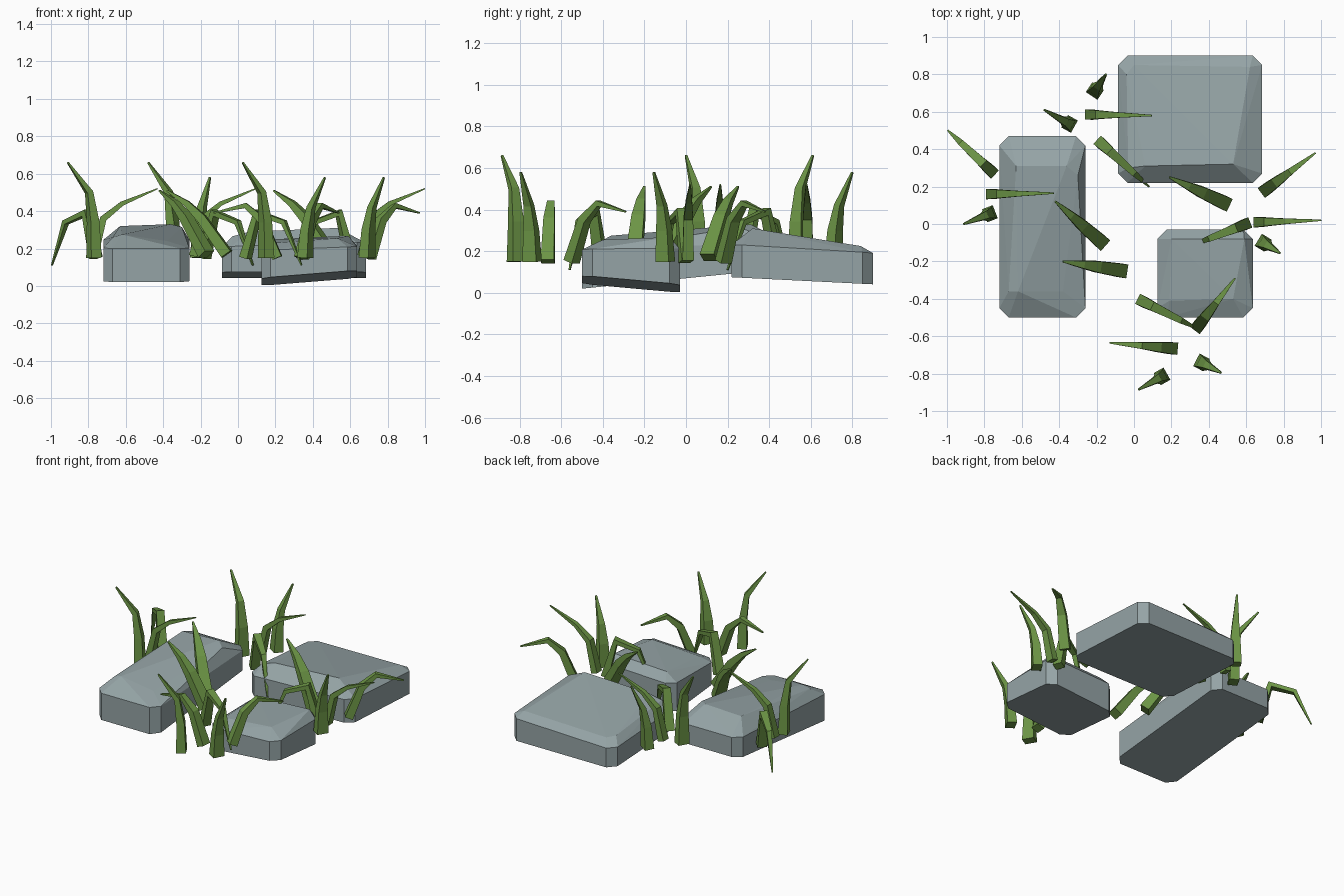
import bpy, bmesh
from mathutils import Vector

if "Cube" in bpy.data.objects:
    bpy.data.objects.remove(bpy.data.objects["Cube"])


def material(name, rgb):
    m = bpy.data.materials.new(name)
    m.diffuse_color = (*rgb, 1)
    m.use_nodes = True
    m.node_tree.nodes["Principled BSDF"].inputs["Base Color"].default_value = m.diffuse_color
    return m


STONE = material("stone", (0.30, 0.37, 0.38))
GRASS = material("grass", (0.15, 0.30, 0.06))


def finish(bm, name, mat):
    bmesh.ops.recalc_face_normals(bm, faces=bm.faces)
    me = bpy.data.meshes.new(name)
    bm.to_mesh(me)
    bm.free()
    me.materials.append(mat)
    bpy.context.collection.objects.link(bpy.data.objects.new(name, me))


def rock(name, x0, x1, y0, y1, base, shoulder, top, c=0.05):
    """Hull of a corner-cut footprint on a tilted base, a tilted shoulder and a faceted top.
    base and shoulder are (z at x0,y0, slope x, slope y)."""
    bm = bmesh.new()
    foot = [(x0 + c, y0), (x1 - c, y0), (x1, y0 + c), (x1, y1 - c),
            (x1 - c, y1), (x0 + c, y1), (x0, y1 - c), (x0, y0 + c)]
    for z, sx, sy in (base, shoulder):
        for x, y in foot:
            bm.verts.new((x, y, z + sx * (x - x0) + sy * (y - y0)))
    for p in top:
        bm.verts.new(p)
    res = bmesh.ops.convex_hull(bm, input=bm.verts)
    junk = {v for v in res["geom_interior"] + res["geom_unused"]
            if isinstance(v, bmesh.types.BMVert)}
    bmesh.ops.delete(bm, geom=list(junk), context='VERTS')
    bmesh.ops.dissolve_limit(bm, angle_limit=0.03, verts=bm.verts, edges=bm.edges)
    finish(bm, name, STONE)


# Three rocks
rock("left_rock", -0.72, -0.26, -0.5, 0.47, (0.02, 0, 0.1), (0.20, 0, 0.05),
     [(-0.67, -0.36, 0.26), (-0.62, -0.36, 0.275), (-0.38, -0.36, 0.24),
      (-0.63, 0.31, 0.32), (-0.36, 0.31, 0.33), (-0.30, 0.26, 0.315)])
rock("back_rock", -0.085, 0.685, 0.22, 0.9, (0.075, 0, -0.05), (0.21, 0.03, -0.06),
     [(-0.03, 0.30, 0.265), (0.06, 0.31, 0.29), (0.53, 0.32, 0.31),
      (0.62, 0.84, 0.225), (0.0, 0.85, 0.215), (-0.04, 0.80, 0.22)])
rock("front_rock", 0.125, 0.635, -0.5, -0.03, (0.043, 0.08, -0.09), (0.19, 0.04, 0.01),
     [(0.19, -0.41, 0.23), (0.53, -0.40, 0.255),
      (0.20, -0.08, 0.25), (0.59, -0.08, 0.268)])

# Blade profiles: (distance out, height) plus base width
SHAPES = {
    "tall": ([(0, .15), (.005, .34), (.03, .5), (.16, .66)], .075),
    "upright": ([(0, .15), (.01, .30), (.035, .42), (.12, .58)], .075),
    "reaching": ([(0, .16), (.05, .36), (.15, .44), (.34, .52)], .055),
    "arched": ([(0, .15), (.08, .35), (.17, .43), (.34, .39)], .065),
    "drooping": ([(0, .15), (.07, .39), (.22, .34), (.32, .11)], .06),
    "leaning": ([(0, .17), (.15, .36), (.24, .44), (.36, .51)], .075),
}


def blade(name, shape, base, tip):
    """Four-sided tapering blade bent along its profile from base towards tip (plan positions)."""
    profile, width = SHAPES[shape]
    base, tip = Vector((*base, 0)), Vector((*tip, 0))
    reach = (tip - base).length / profile[-1][0]
    out = (tip - base).normalized()
    side = Vector((-out.y, out.x, 0))
    path = [base + out * s * reach + Vector((0, 0, z)) for s, z in profile]
    bm = bmesh.new()
    rings = []
    for i, p in enumerate(path):
        tangent = (path[min(i + 1, 3)] - p).normalized() + (p - path[max(i - 1, 0)]).normalized()
        depth = tangent.normalized().cross(side)
        w = width * (1, 0.82, 0.55, 0.14)[i] / 2
        rings.append([bm.verts.new(p + side * a * w + depth * b * w * 0.8)
                      for a, b in ((-1, -1), (1, -1), (1, 1), (-1, 1))])
    for r, s in zip(rings, rings[1:]):
        for k in range(4):
            bm.faces.new((r[k], r[(k + 1) % 4], s[(k + 1) % 4], s[k]))
    bm.faces.new(rings[0])
    bm.faces.new(rings[-1])
    finish(bm, name, GRASS)


# Grass placed around the rocks
PLACES = {
    "tall": [((-.77, .055), (-.91, 0)), ((-.345, .535), (-.48, .61)), ((.15, -.815), (.025, -.885))],
    "upright": [((.69, -.10), (.78, -.155)), ((-.21, .71), (-.15, .80)), ((.36, -.74), (.465, -.795))],
    "reaching": [((-.77, .16), (-.43, .165)), ((-.24, .585), (.095, .58)), ((.66, .01), (1, .02))],
    "arched": [((.21, -.665), (-.13, -.635)), ((.70, .18), (.97, .38)), ((.34, -.55), (.54, -.29))],
    "drooping": [((-.76, .28), (-.995, .50)), ((-.18, .435), (.08, .20)),
                 ((.04, -.41), (.34, -.56)), ((.60, 0), (.32, -.11))],
    "leaning": [((-.06, -.25), (-.38, -.20)), ((.49, .11), (.19, .25)), ((-.17, -.10), (-.42, .12))],
}
for shape, spots in PLACES.items():
    for i, (b, t) in enumerate(spots):
        blade(f"{shape}_blade_{i + 1}", shape, b, t)
